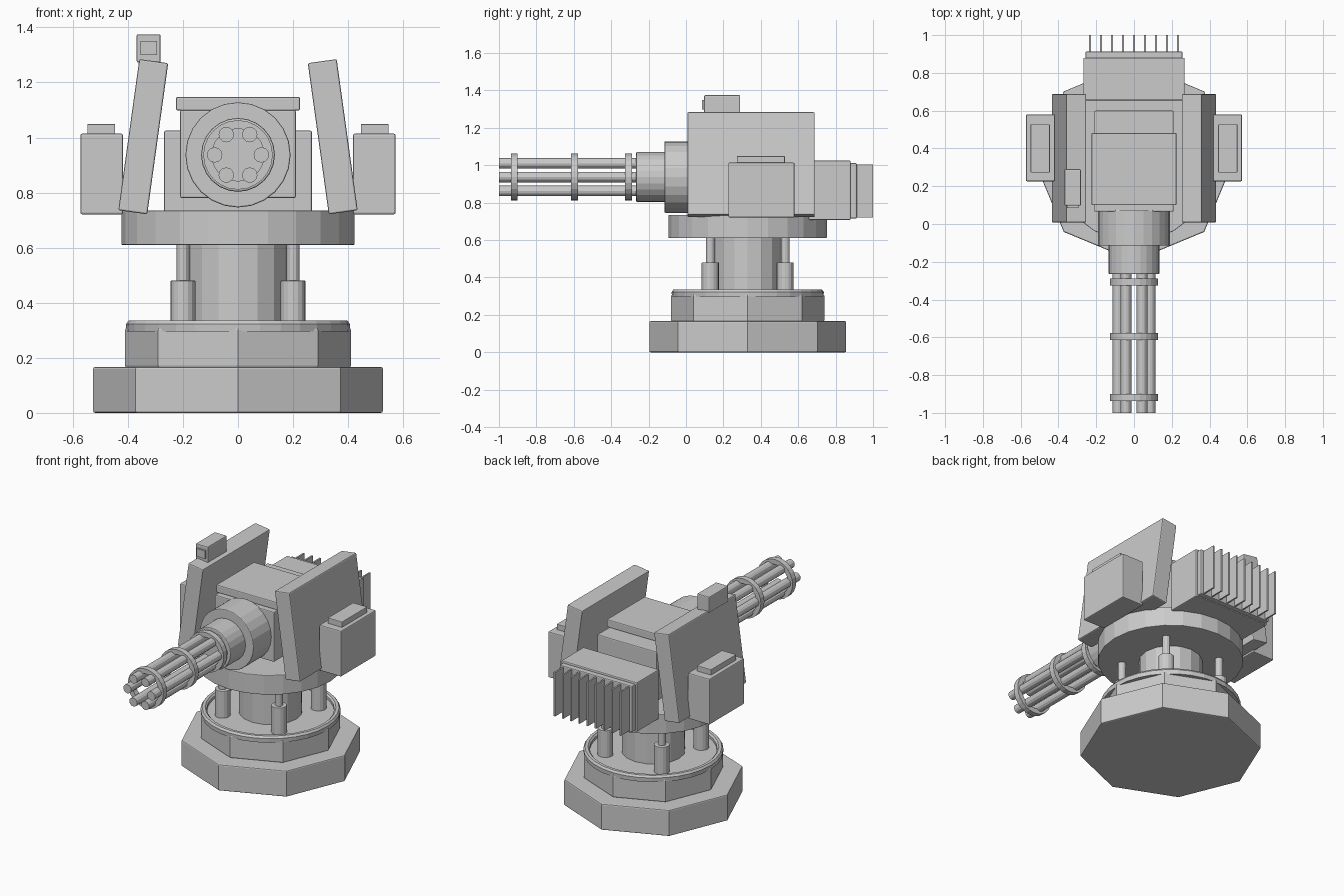
import bpy, bmesh, math
from mathutils import Matrix

if "Cube" in bpy.data.objects:
    bpy.data.objects.remove(bpy.data.objects["Cube"])

CY = 0.33      # turret axis in y
GZ = 0.937     # gun axis height


def finish(name, bm, bevel=0.0):
    bmesh.ops.recalc_face_normals(bm, faces=bm.faces)
    me = bpy.data.meshes.new(name)
    bm.to_mesh(me)
    bm.free()
    ob = bpy.data.objects.new(name, me)
    bpy.context.collection.objects.link(ob)
    if bevel:
        m = ob.modifiers.new("edge_bevel", 'BEVEL')
        m.width = bevel
        m.segments = 2
        m.limit_method = 'ANGLE'
        m.angle_limit = math.radians(50)
    return ob


def box(name, x, y, z, bevel=0.006):
    """Box from (min, max) ranges."""
    bm = bmesh.new()
    bmesh.ops.create_cube(bm, size=1)
    for v in bm.verts:
        for i, (a, b) in enumerate((x, y, z)):
            v.co[i] = (a + b) / 2 + v.co[i] * (b - a)
    return finish(name, bm, bevel)


def lathe(name, profile, sides, loc, along_y=False, bevel=0.0, closed=False):
    """Revolve (radius, height) points; open profiles get end caps."""
    bm = bmesh.new()
    rings = []
    for r, h in profile:
        rings.append([bm.verts.new((r * math.sin(2 * math.pi * k / sides),
                                    r * math.cos(2 * math.pi * k / sides), h))
                      for k in range(sides)])
    pairs = list(zip(rings, rings[1:]))
    if closed:
        pairs.append((rings[-1], rings[0]))
    else:
        bm.faces.new(rings[0])
        bm.faces.new(rings[-1])
    for a, b in pairs:
        for k in range(sides):
            n = (k + 1) % sides
            bm.faces.new((a[k], a[n], b[n], b[k]))
    if along_y:
        bm.transform(Matrix.Rotation(math.radians(-90), 4, 'X'))
    bm.transform(Matrix.Translation(loc))
    return finish(name, bm, bevel)


def cyl(name, r, h0, h1, sides, x=0, other=CY, along_y=False, bevel=0.0):
    loc = (x, 0, other) if along_y else (x, other, 0)
    return lathe(name, [(r, h0), (r, h1)], sides, loc, along_y, bevel)


# Stepped octagonal base
cyl("base_lower", 0.526, 0, 0.167, 8, bevel=0.007)
cyl("base_upper", 0.41, 0.165, 0.308, 8, bevel=0.007)
lathe("base_ring", [(0.37, 0.295), (0.405, 0.295), (0.407, 0.322), (0.398, 0.335),
                    (0.380, 0.335), (0.37, 0.325)], 32, (0, CY, 0), closed=True)

# Column, pistons and rotating plate
cyl("column", 0.185, 0.3, 0.62, 16)
for sx in (-1, 1):
    for sy in (-1, 1):
        cyl("piston_sleeve", 0.046, 0.3, 0.48, 16, sx * 0.2, CY + sy * 0.2, bevel=0.003)
        cyl("piston_rod", 0.023, 0.47, 0.62, 12, sx * 0.2, CY + sy * 0.2)
cyl("turntable", 0.423, 0.61, 0.735, 24, bevel=0.004)

# Gun housing with lid
box("gun_housing", (-0.21, 0.21), (0.065, 0.6), (0.78, 1.1))
box("housing_lid", (-0.225, 0.225), (0.1, 0.482), (1.098, 1.148))

# Rear power unit with cooling fins
box("rear_unit", (-0.268, 0.268), (0.655, 0.88), (0.708, 1.025))
box("fin_plate", (-0.257, 0.257), (0.875, 0.913), (0.715, 1.012))
for i in range(9):
    x = (i - 4) * 0.0582
    box("cooling_fin", (x - 0.005, x + 0.005), (0.905, 1.0), (0.722, 1.004), 0)

# Leaning armour panels and side ammunition boxes
for s in (-1, 1):
    panel = box("armour_panel", (-0.053, 0.053), (0.008, 0.688), (-0.277, 0.277))
    panel.location = (s * 0.344, 0, 1.003)
    panel.rotation_euler.y = -s * math.radians(7.9)
    box("side_box", sorted((s * 0.418, s * 0.572)), (0.226, 0.58), (0.721, 1.014))
    box("side_box_cap", sorted((s * 0.446, s * 0.547)), (0.272, 0.528), (1.01, 1.049), 0.003)

# Sensor on the left panel
box("sensor", (-0.368, -0.281), (0.097, 0.29), (1.272, 1.375))
box("sensor_lens", (-0.355, -0.294), (0.086, 0.1), (1.299, 1.35), 0)

# Gun mount
cyl("mount_drum", 0.191, -0.115, 0.075, 24, 0, GZ, True, 0.005)
cyl("barrel_hub", 0.134, -0.266, -0.1, 24, 0, GZ, True, 0.006)

# Six rotary barrels and clamp rings
for k in range(6):
    a = k * math.pi / 3
    cyl("barrel", 0.028, -1.0, -0.25, 12, 0.085 * math.cos(a), GZ + 0.085 * math.sin(a), True)
for y in (-0.918, -0.596, -0.307):
    lathe("clamp_ring", [(0.095, y - 0.018), (0.126, y - 0.018),
                         (0.126, y + 0.018), (0.095, y + 0.018)],
          24, (0, 0, GZ), True, closed=True)
